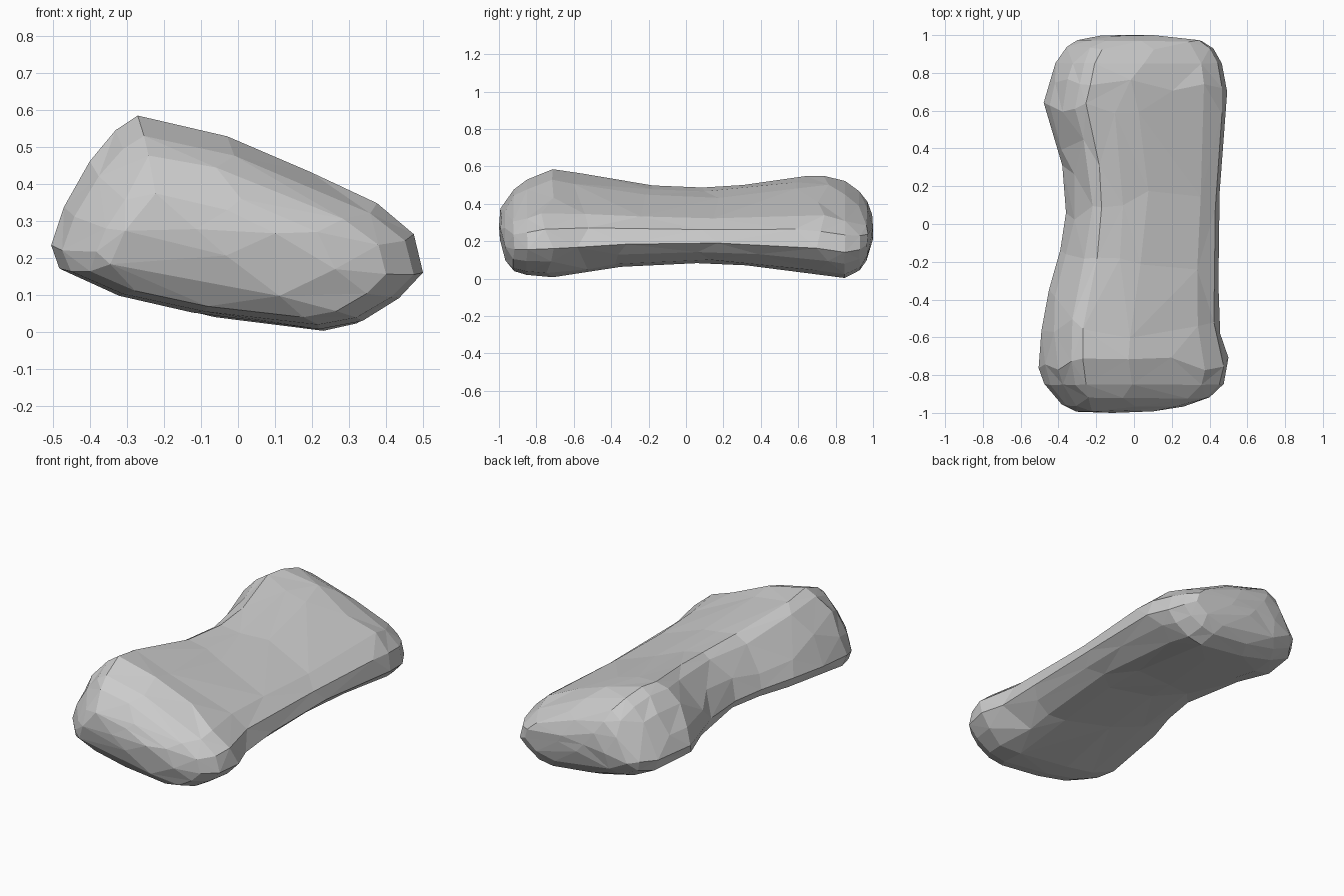
import bpy, bmesh, random

random.seed(4)

# Tilted slab cross-section, seen from the front (x, z)
profile = [(-0.505, 0.23), (-0.47, 0.335), (-0.40, 0.46), (-0.33, 0.545), (-0.27, 0.585),
           (-0.13, 0.555), (0.02, 0.51), (0.20, 0.43), (0.38, 0.345), (0.48, 0.26),
           (0.505, 0.155), (0.44, 0.085), (0.34, 0.022), (0.23, 0.0), (0.06, 0.02),
           (-0.12, 0.045), (-0.33, 0.095), (-0.48, 0.165)]

# Stations along the length: y, x min, x max, z min, z max
stations = [(-0.99, -0.31, 0.10, 0.20, 0.37),
            (-0.965, -0.37, 0.27, 0.10, 0.42),
            (-0.92, -0.42, 0.40, 0.04, 0.48),
            (-0.85, -0.475, 0.475, 0.02, 0.53),
            (-0.74, -0.505, 0.50, 0.008, 0.585),
            (-0.56, -0.49, 0.455, 0.03, 0.565),
            (-0.36, -0.45, 0.445, 0.06, 0.53),
            (-0.16, -0.39, 0.45, 0.075, 0.498),
            (0.06, -0.36, 0.45, 0.083, 0.487),
            (0.24, -0.375, 0.46, 0.075, 0.497),
            (0.42, -0.415, 0.475, 0.06, 0.52),
            (0.62, -0.48, 0.49, 0.035, 0.548),
            (0.74, -0.45, 0.49, 0.015, 0.55),
            (0.85, -0.415, 0.465, 0.004, 0.52),
            (0.93, -0.36, 0.42, 0.045, 0.46),
            (0.97, -0.30, 0.36, 0.10, 0.41),
            (0.995, -0.17, 0.13, 0.20, 0.345)]

bm = bmesh.new()
rings = []
for i, (y, x0, x1, z0, z1) in enumerate(stations):
    ring = []
    wobble = 0.035 if 4 <= i <= 12 else 0.004
    for px, pz in profile:
        x = x0 + (px + 0.505) / 1.01 * (x1 - x0)
        z = z0 + pz / 0.585 * (z1 - z0)
        ring.append(bm.verts.new((x, y + random.uniform(-wobble, wobble), z)))
    rings.append(ring)

# Faceted skin between the rings, diagonals alternating
n = len(profile)
for i, (a, b) in enumerate(zip(rings, rings[1:])):
    for j in range(n):
        k = (j + 1) % n
        if (i + j) % 2:
            tris = ((a[j], a[k], b[k]), (a[j], b[k], b[j]))
        else:
            tris = ((a[j], a[k], b[j]), (a[k], b[k], b[j]))
        for t in tris:
            bm.faces.new(t)

# Closed ends
for ring, y in ((rings[0], -1.0), (rings[-1], 1.0)):
    c = sum((v.co for v in ring), ring[0].co * 0) / n
    tip = bm.verts.new((c.x, y, c.z))
    for j in range(n):
        bm.faces.new((ring[j], ring[(j + 1) % n], tip))
bmesh.ops.recalc_face_normals(bm, faces=bm.faces)

mesh = bpy.data.meshes.new("rock")
bm.to_mesh(mesh)
bm.free()
rock = bpy.data.objects.new("rock", mesh)
bpy.context.collection.objects.link(rock)

# Merge small facets into broader, irregular planes
dec = rock.modifiers.new("facets", 'DECIMATE')
dec.ratio = 0.55
